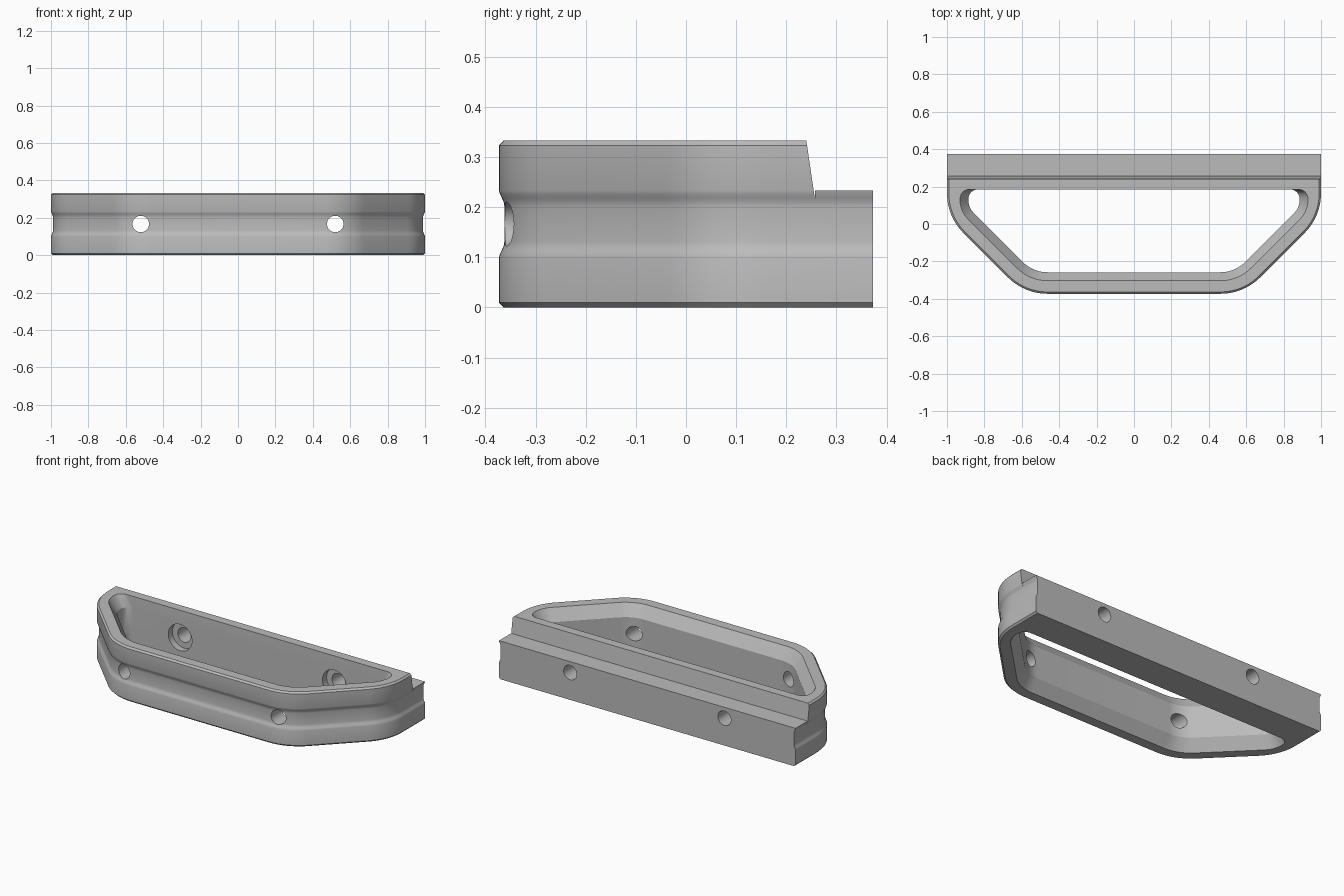
import bpy, bmesh, math
from mathutils import Vector

cube = bpy.data.objects.get("Cube")
if cube:
    bpy.data.objects.remove(cube, do_unlink=True)

HEIGHT = 0.333
BACK = 0.373
INNER_BACK = 0.185
MID = HEIGHT / 2

grey = bpy.data.materials.new("plain grey")
grey.use_nodes = True
grey.diffuse_color = (0.5, 0.5, 0.5, 1)
grey.node_tree.nodes["Principled BSDF"].inputs["Base Color"].default_value = (0.5, 0.5, 0.5, 1)


def rounded(corners, steps=10):
    """Closed outline with a tangent arc at every corner that has a radius."""
    pts = []
    for i, (x, y, r) in enumerate(corners):
        p = Vector((x, y))
        if r == 0:
            pts.append(p)
            continue
        a = (Vector(corners[i - 1][:2]) - p).normalized()
        b = (Vector(corners[(i + 1) % len(corners)][:2]) - p).normalized()
        half = a.angle(b) / 2
        centre = p + (a + b).normalized() * (r / math.sin(half))
        start = p + a * (r / math.tan(half)) - centre
        end = p + b * (r / math.tan(half)) - centre
        sweep = start.angle_signed(end)
        for k in range(steps + 1):
            t = -sweep * k / steps
            c, s = math.cos(t), math.sin(t)
            pts.append(centre + Vector((start.x * c - start.y * s, start.x * s + start.y * c)))
    return pts


def outline(inset, back, r_back, r_side, r_front):
    """Trapezoid plan, inset evenly on the front, diagonals and sides."""
    x, front = 1 - inset, inset - BACK
    reach = 0.96 - inset * math.sqrt(2)
    half = [(x, back, r_back), (x, x - reach, r_side), (reach + front, front, r_front)]
    return rounded(half + [(-px, py, r) for px, py, r in reversed(half)])


def make_object(name, bm):
    bmesh.ops.recalc_face_normals(bm, faces=bm.faces)
    mesh = bpy.data.meshes.new(name)
    bm.to_mesh(mesh)
    bm.free()
    mesh.materials.append(grey)
    obj = bpy.data.objects.new(name, mesh)
    bpy.context.collection.objects.link(obj)
    return obj


def loft(name, loops):
    """Skin a stack of equal-length loops and cap both ends."""
    bm = bmesh.new()
    rings = [[bm.verts.new(p) for p in loop] for loop in loops]
    for low, high in zip(rings, rings[1:]):
        for i in range(len(low)):
            bm.faces.new((low[i - 1], low[i], high[i], high[i - 1]))
    bm.faces.new(rings[0])
    bm.faces.new(rings[-1])
    return make_object(name, bm)


def cylinder(name, x, y0, y1, radius):
    ring = [2 * math.pi * k / 40 for k in range(40)]
    return loft(name, [[(x + radius * math.cos(a), y, MID + radius * math.sin(a)) for a in ring]
                       for y in (y0, y1)])


def cut(body, cutter):
    cutter.hide_render = True
    mod = body.modifiers.new("cut", 'BOOLEAN')
    mod.operation = 'DIFFERENCE'
    mod.solver = 'EXACT'
    mod.object = cutter
    bpy.ops.object.select_all(action='DESELECT')
    bpy.context.view_layer.objects.active = body
    body.select_set(True)
    bpy.ops.object.modifier_apply(modifier=mod.name)
    bpy.data.objects.remove(cutter, do_unlink=True)


# Outer body: small edge chamfers and a shallow soft groove round the middle
lower = [(0, 0.01), (0.01, 0), (0.1, 0), (0.107, 0.002), (0.115, 0.006),
         (0.123, 0.0095), (0.132, 0.011)]
profile = lower + [(HEIGHT - z, d) for z, d in reversed(lower)]
body = loft("handle_frame", [
    [(p.x, p.y, z) for p in outline(d, BACK, 0, 0.3 - d, 0.3 - d)] for z, d in profile])

# Opening, flared towards the top and the bottom
WIDE, NARROW, FLARE = 0.07, 0.115, 0.07
opening = [(-0.05, WIDE), (0, WIDE), (FLARE, NARROW), (HEIGHT - FLARE, NARROW),
           (HEIGHT, WIDE), (HEIGHT + 0.05, WIDE)]
cut(body, loft("opening_cutter", [
    [(p.x, p.y, z) for p in outline(d, INNER_BACK, 0.05, 0.21 - d, 0.3 - d)]
    for z, d in opening]))

# Rear step with a slanted wall and a fine relief slit at its foot
step = [(0.24, HEIGHT), (0.257, 0.217), (0.257, 0.233), (0.5, 0.233), (0.5, 0.5), (0.24, 0.5)]
cut(body, loft("step_cutter", [[(x, y, z) for y, z in step] for x in (-1.2, 1.2)]))

# Screw holes through both walls, with counterbores on the inside of the rear bar
for side in (-1, 1):
    cut(body, cylinder("bore_cutter", side * 0.52, -0.6, 0.6, 0.044))
    cut(body, cylinder("counterbore_cutter", side * 0.52, 0.1, 0.225, 0.08))

body.select_set(True)
bpy.context.view_layer.objects.active = body
bpy.ops.object.shade_smooth_by_angle(angle=math.radians(25))
